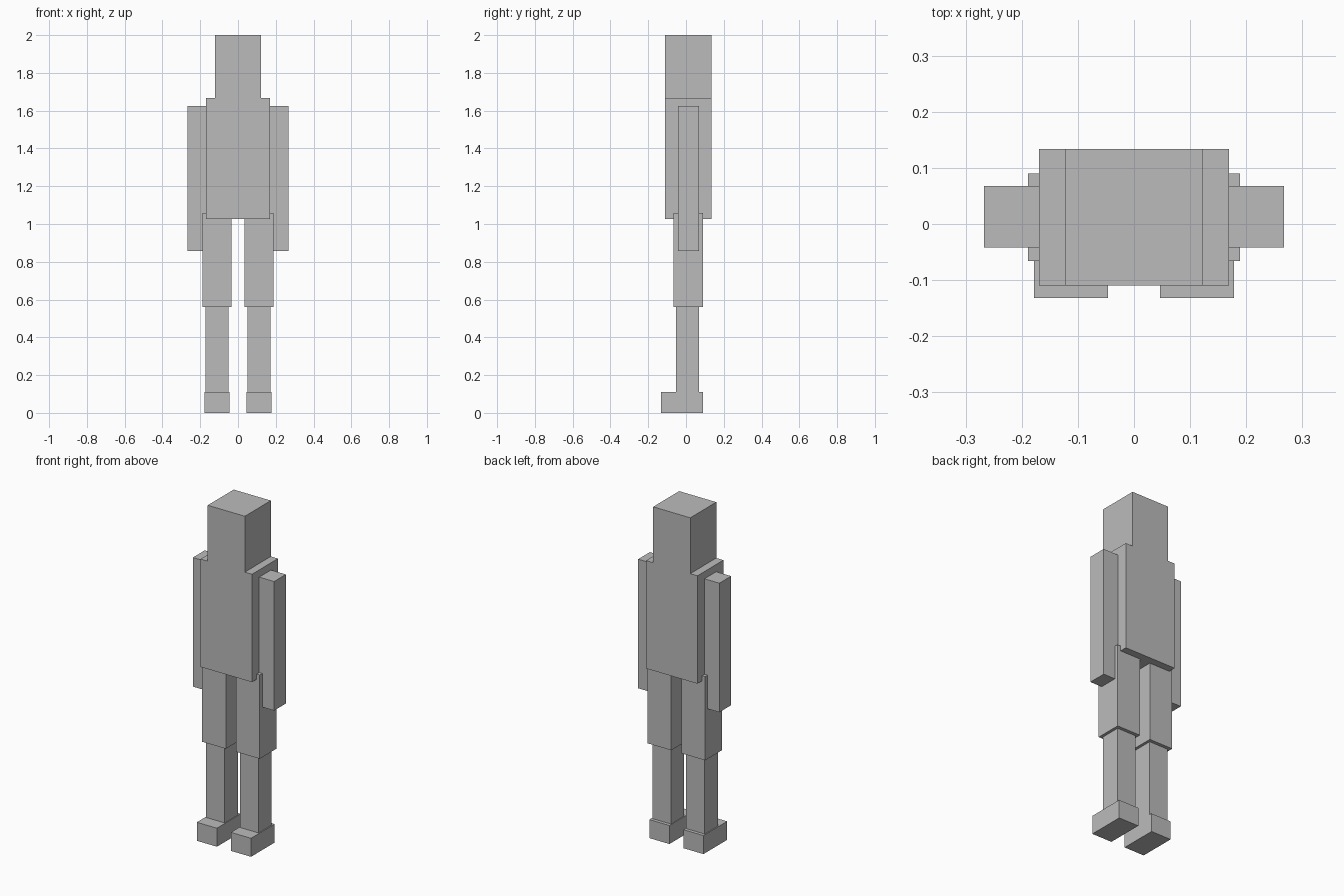
import bpy
import bmesh

if "Cube" in bpy.data.objects:
    bpy.data.objects.remove(bpy.data.objects["Cube"])

grey = bpy.data.materials.new("plain grey")
grey.diffuse_color = (0.5, 0.5, 0.5, 1)
grey.use_nodes = True
grey.node_tree.nodes["Principled BSDF"].inputs["Base Color"].default_value = grey.diffuse_color


def finish(name, bm):
    bmesh.ops.recalc_face_normals(bm, faces=bm.faces)
    mesh = bpy.data.meshes.new(name)
    bm.to_mesh(mesh)
    bm.free()
    mesh.materials.append(grey)
    obj = bpy.data.objects.new(name, mesh)
    bpy.context.collection.objects.link(obj)
    return obj


def box(name, xs, ys, zs):
    """Box between the given limits on each axis."""
    bm = bmesh.new()
    bmesh.ops.create_cube(bm, size=1)
    for v in bm.verts:
        v.co = [lim[0] if c < 0 else lim[1] for c, lim in zip(v.co, (xs, ys, zs))]
    return finish(name, bm)


def pair(name, xs, ys, zs):
    """Matching boxes on both sides of the body."""
    box("left_" + name, xs, ys, zs)
    box("right_" + name, (-xs[1], -xs[0]), ys, zs)


# Head and torso share one stepped outline, extruded front to back
half = [(0.169, 1.027), (0.169, 1.668), (0.122, 1.668), (0.122, 2.0)]
outline = half + [(-x, z) for x, z in reversed(half)]
bm = bmesh.new()
front = bm.faces.new([bm.verts.new((x, -0.11, z)) for x, z in outline])
back = bmesh.ops.extrude_face_region(bm, geom=[front], use_keep_orig=True)["geom"]
bmesh.ops.translate(bm, vec=(0, 0.244, 0),
                    verts=[v for v in back if isinstance(v, bmesh.types.BMVert)])
finish("head_and_torso", bm)

# Arms
pair("arm", (0.169, 0.267), (-0.042, 0.068), (0.858, 1.625))

# Legs, from hip to foot
pair("thigh", (0.034, 0.189), (-0.066, 0.09), (0.56, 1.058))
pair("shin", (0.05, 0.172), (-0.053, 0.07), (0.11, 0.56))
pair("foot", (0.046, 0.178), (-0.132, 0.09), (0.0, 0.11))
